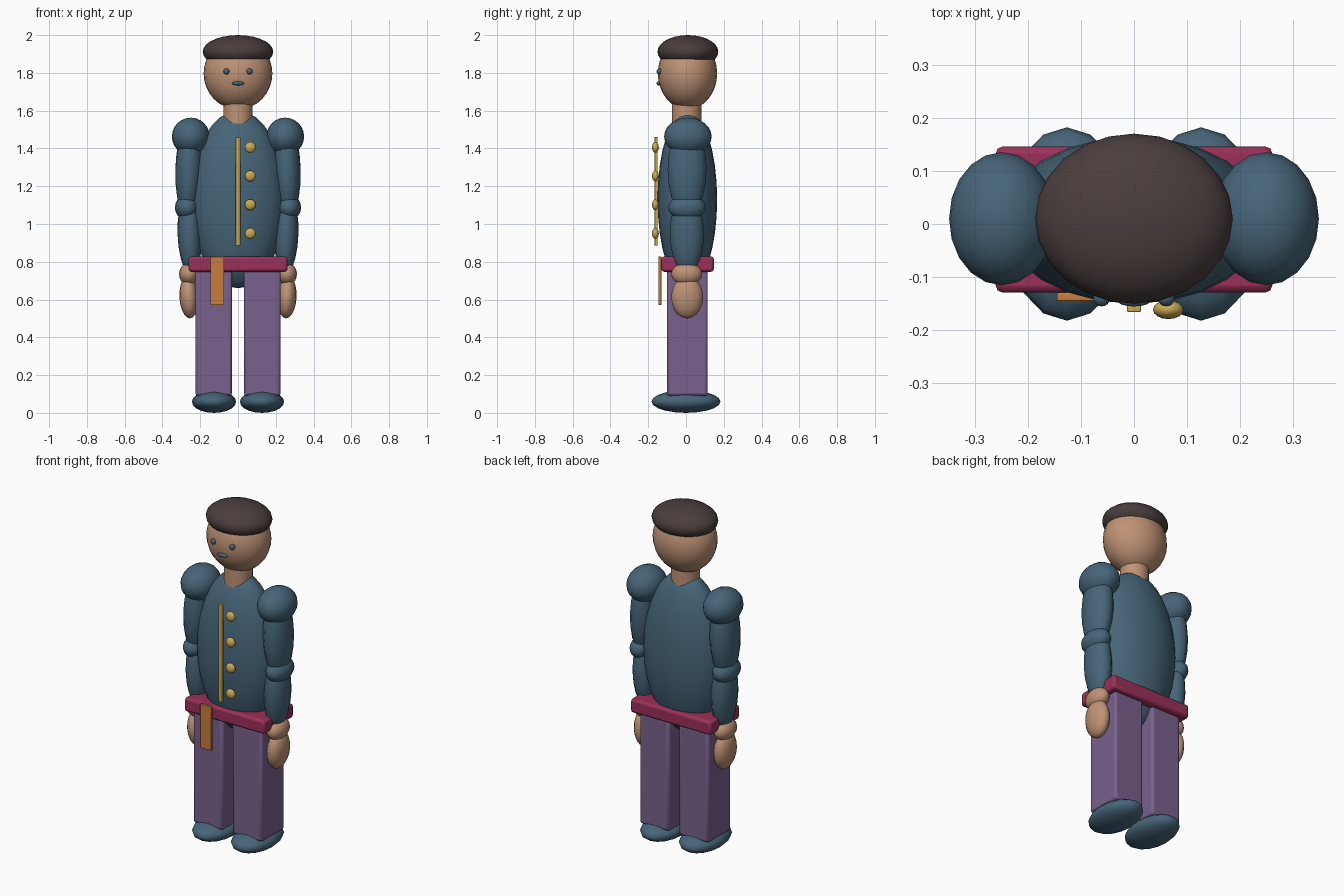
import bpy
import math

if "Cube" in bpy.data.objects:
    bpy.data.objects.remove(bpy.data.objects["Cube"])


def material(name, rgb):
    m = bpy.data.materials.new(name)
    m.diffuse_color = (*rgb, 1)
    m.use_nodes = True
    m.node_tree.nodes["Principled BSDF"].inputs["Base Color"].default_value = m.diffuse_color
    return m


BLUE = material("slate_blue", (0.062, 0.13, 0.19))
SKIN = material("skin", (0.52, 0.29, 0.18))
DARK = material("dark_brown", (0.068, 0.047, 0.046))
RED = material("crimson", (0.33, 0.03, 0.10))
PURPLE = material("purple", (0.19, 0.12, 0.27))
GOLD = material("gold", (0.60, 0.40, 0.09))
ORANGE = material("orange", (0.60, 0.21, 0.045))


def finish(name, mat, smooth_angle):
    ob = bpy.context.object
    ob.name = name
    ob.data.materials.append(mat)
    bpy.ops.object.transform_apply(location=False, rotation=True, scale=True)
    bpy.ops.object.shade_smooth_by_angle(angle=math.radians(smooth_angle))
    return ob


def ball(name, loc, radii, mat, segs=16, rings=10, tilt=0):
    bpy.ops.mesh.primitive_uv_sphere_add(segments=segs, ring_count=rings, radius=1,
                                         location=loc, rotation=(0, tilt, 0))
    bpy.context.object.scale = radii
    return finish(name, mat, 60)


def box(name, lo, hi, mat, bevel):
    bpy.ops.mesh.primitive_cube_add(size=1, location=[(a + b) / 2 for a, b in zip(lo, hi)])
    bpy.context.object.scale = [b - a for a, b in zip(lo, hi)]
    ob = finish(name, mat, 30)
    mod = ob.modifiers.new("bevel", "BEVEL")
    mod.width = bevel
    mod.segments = 2
    return ob


# Head, cap and neck
ball("head", (0, 0.008, 1.797), (0.182, 0.157, 0.19), SKIN, 24, 16)
ball("cap", (0, 0.01, 1.912), (0.187, 0.161, 0.088), DARK, 24, 14)
bpy.ops.mesh.primitive_cylinder_add(vertices=20, radius=0.078, depth=0.18, location=(0, 0.003, 1.56))
finish("neck", SKIN, 40)
ball("mouth", (0, -0.144, 1.745), (0.033, 0.012, 0.011), BLUE)

# Torso
ball("torso", (0, 0.007, 1.13), (0.25, 0.158, 0.47), BLUE, 24, 16)

# Paired parts
for side, s in (("left", 1), ("right", -1)):
    ball(side + "_eye", (s * 0.061, -0.14, 1.808), (0.016, 0.016, 0.016), BLUE)
    ball(side + "_shoulder", (s * 0.25, 0.01, 1.463), (0.1, 0.126, 0.1), BLUE, 20, 12)
    ball(side + "_upper_arm", (s * 0.26, 0.006, 1.29), (0.072, 0.103, 0.25), BLUE, tilt=-s * 0.03)
    ball(side + "_elbow", (s * 0.27, 0.006, 1.087), (0.064, 0.1, 0.066), BLUE)
    ball(side + "_forearm", (s * 0.256, 0.005, 0.95), (0.064, 0.09, 0.22), BLUE, tilt=s * 0.03)
    ball(side + "_wrist", (s * 0.26, 0.004, 0.735), (0.052, 0.082, 0.06), SKIN)
    ball(side + "_hand", (s * 0.26, 0.006, 0.612), (0.05, 0.084, 0.112), SKIN, tilt=s * 0.06)
    xs = sorted((s * 0.032, s * 0.225))
    box(side + "_leg", (xs[0], -0.1, 0.09), (xs[1], 0.115, 0.79), PURPLE, 0.014)
    ball(side + "_shoe", (s * 0.127, 0, 0.065), (0.117, 0.183, 0.06), BLUE)

# Belt and hanging sash
box("belt", (-0.262, -0.13, 0.747), (0.262, 0.147, 0.828), RED, 0.014)
box("sash", (-0.146, -0.146, 0.57), (-0.073, -0.13, 0.828), ORANGE, 0.003)

# Jacket trim and buttons
box("jacket_trim", (-0.013, -0.167, 0.885), (0.013, -0.15, 1.46), GOLD, 0.003)
for i in range(4):
    ball(f"button_{i + 1}", (0.065, -0.162, 0.95 + 0.152 * i), (0.029, 0.018, 0.029), GOLD)

# Rest the shoe soles on the floor
for ob in bpy.data.objects:
    if ob.name.endswith("_shoe"):
        ob.location.z -= 0.001
for ob in bpy.data.objects:
    ob.location.z -= 0.004 if ob.name.endswith("_shoe") else 0
